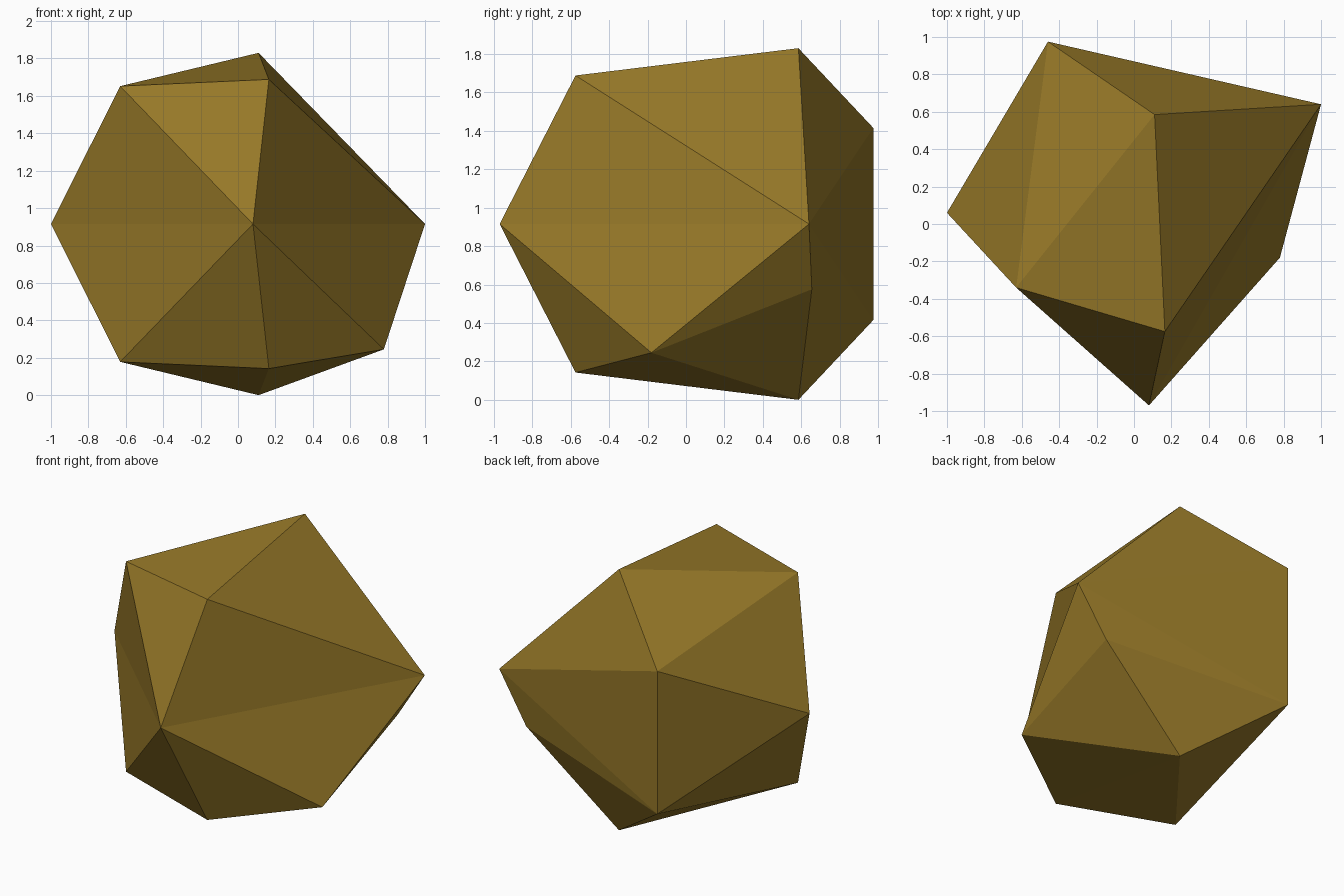
import bpy
import bmesh

if "Cube" in bpy.data.objects:
    bpy.data.objects.remove(bpy.data.objects["Cube"])

MID = 0.92  # height of the rock's widest level

# Corners on the middle level and below it
points = {
    "front": (0.08, -0.97, MID),
    "left": (-1.0, 0.06, MID),
    "right": (1.0, 0.64, MID),
    "chip_front": (0.78, -0.18, 0.25),
    "chip_back": (0.78, 0.655, 0.58),
}
# Corners that come in pairs, above (+) and below (-) the middle level
pairs = {
    "brow": (0.165, -0.575, 0.773),
    "peak": (0.11, 0.585, 0.915),
    "cheek": (-0.63, -0.34, 0.737),
    "rear": (-0.46, 0.975, 0.5),
}
for name, (x, y, h) in pairs.items():
    points[name + "+"] = (x, y, MID + h)
    points[name + "-"] = (x, y, MID - h)

# Facets repeated above and below
facets = []
for s in "+-":
    brow, peak, cheek, rear = (n + s for n in pairs)
    facets += [(cheek, brow, peak), (cheek, peak, rear), (cheek, rear, "left"),
               ("front", cheek, brow), ("front", cheek, "left")]
# Back facets and the upper right side
facets += [("rear+", "rear-", "left"), ("rear+", "rear-", "right"),
           ("front", "brow+", "right"), ("right", "peak+", "brow+"),
           ("right", "peak+", "rear+")]
# Chipped lower right side
facets += [("rear-", "right", "chip_back"), ("rear-", "chip_back", "peak-"),
           ("chip_back", "peak-", "chip_front"), ("chip_back", "right", "chip_front"),
           ("chip_front", "peak-", "brow-"), ("front", "brow-", "chip_front"),
           ("front", "chip_front", "right")]

bm = bmesh.new()
verts = {n: bm.verts.new(p) for n, p in points.items()}
for f in facets:
    bm.faces.new([verts[n] for n in f])
bmesh.ops.recalc_face_normals(bm, faces=bm.faces)
for v in bm.verts:
    v.co.z -= 0.005  # rest on the ground
mesh = bpy.data.meshes.new("rock")
bm.to_mesh(mesh)
bm.free()

ochre = bpy.data.materials.new("ochre stone")
ochre.diffuse_color = (0.305, 0.188, 0.021, 1)
ochre.use_nodes = True
ochre.node_tree.nodes["Principled BSDF"].inputs["Base Color"].default_value = ochre.diffuse_color
mesh.materials.append(ochre)
rock = bpy.data.objects.new("rock", mesh)
bpy.context.collection.objects.link(rock)
